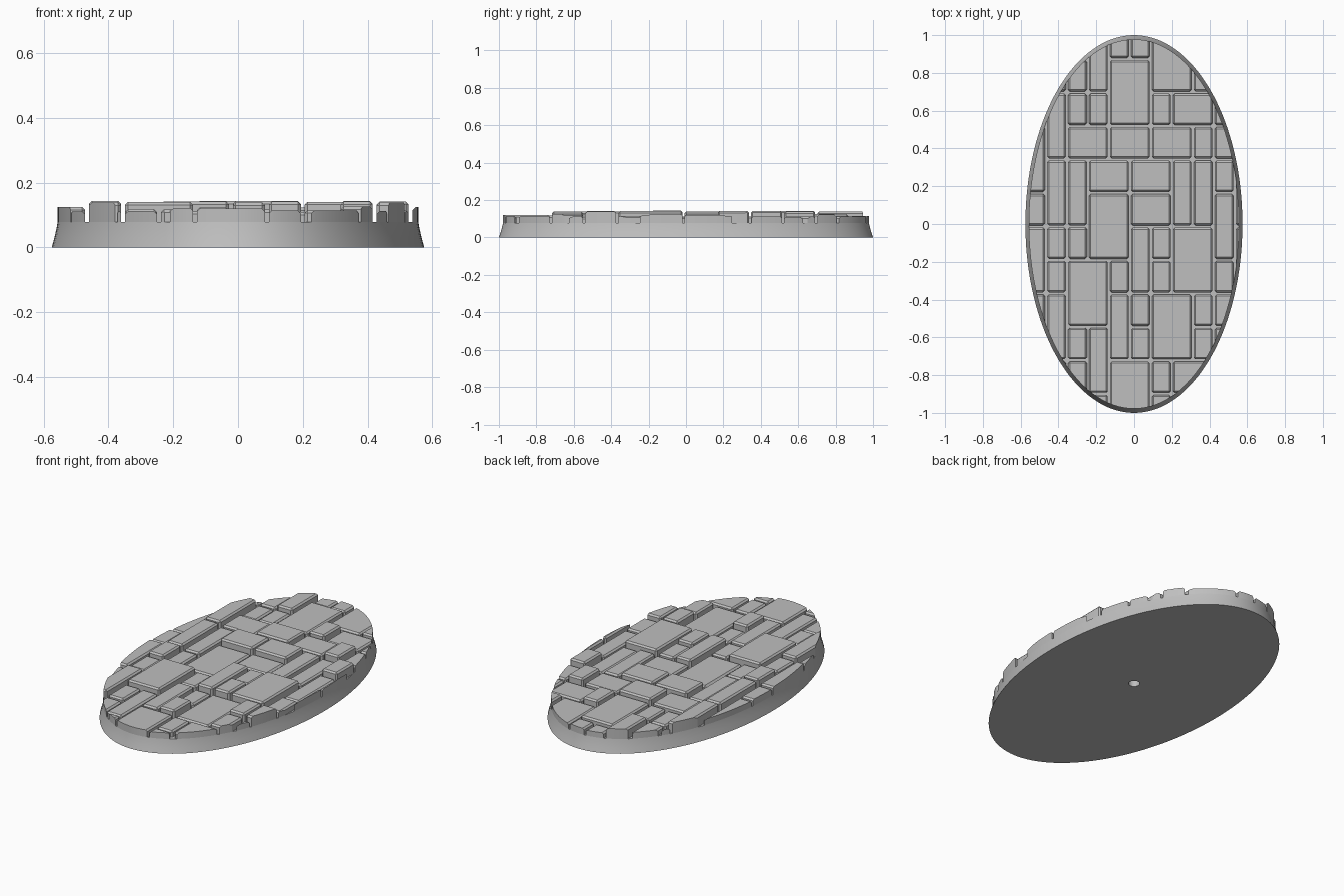
import bpy, bmesh, math, random

random.seed(4)
cube = bpy.data.objects.get("Cube")
if cube:
    bpy.data.objects.remove(cube, do_unlink=True)

SEGMENTS = 128
RIM_X, RIM_Y = 0.557, 0.978      # upper wall half-axes
GROUT = 0.078                    # height of the floor between stones
CELL_X, CELL_Y = 0.111, 0.1773   # paving module
LEFT, BACK = -0.577, 1.051       # back left corner of the paving
GAP, CHAMFER = 0.006, 0.009

stone_grey = bpy.data.materials.new("stone grey")
stone_grey.use_nodes = True
colour = (0.52, 0.52, 0.52, 1)
stone_grey.diffuse_color = colour
stone_grey.node_tree.nodes["Principled BSDF"].inputs["Base Color"].default_value = colour


def make_object(name, bm):
    mesh = bpy.data.meshes.new(name)
    bmesh.ops.recalc_face_normals(bm, faces=bm.faces)
    bm.to_mesh(mesh)
    bm.free()
    mesh.materials.append(stone_grey)
    obj = bpy.data.objects.new(name, mesh)
    bpy.context.collection.objects.link(obj)
    return obj


def loft(name, rings):
    """Join elliptical rings (half x, half y, z) and cap both ends."""
    bm = bmesh.new()
    loops = []
    for rx, ry, z in rings:
        angles = [2 * math.pi * i / SEGMENTS for i in range(SEGMENTS)]
        loops.append([bm.verts.new((rx * math.cos(a), ry * math.sin(a), z)) for a in angles])
    for low, high in zip(loops, loops[1:]):
        for i in range(SEGMENTS):
            j = (i + 1) % SEGMENTS
            bm.faces.new((low[i], low[j], high[j], high[i]))
    bm.faces.new(loops[0])
    bm.faces.new(loops[-1])
    return make_object(name, bm)


def add_stone(bm, x0, x1, y0, y1, top):
    """Block with chamfered top and upright edges."""
    corners = [(x0, y0), (x1, y0), (x1, y1), (x0, y1)]
    low = [bm.verts.new((x, y, GROUT)) for x, y in corners]
    high = [bm.verts.new((x, y, top)) for x, y in corners]
    bm.faces.new(low[::-1])
    bm.faces.new(high)
    for i in range(4):
        j = (i + 1) % 4
        bm.faces.new((low[i], low[j], high[j], high[i]))
    edges = {e for v in high for e in v.link_edges}
    bmesh.ops.bevel(bm, geom=list(edges), offset=CHAMFER, segments=1,
                    affect='EDGES', profile=0.5)


# Oval base with a flared foot and a small socket underneath
base = loft("base", [
    (0.03, 0.03, 0.05), (0.03, 0.03, 0), (0.575, 1.0, 0), (0.567, 0.99, 0.03),
    (0.56, 0.982, 0.06), (RIM_X, RIM_Y, GROUT)])

# Paving plan, back row first: s single, w wide, t long, b big;
# capitals stand proud, dots are covered or empty
PLAN = [
    "...Tssb....",
    ".ss.b...s..",
    ".Tss..Sw.s.",
    "t.w.W.w.Ss.",
    ".TtW.W.ttSt",
    "s..b.w...t.",
    "tSs..TsB..t",
    ".sB.s.S..s.",
    "sT..tsb.SS.",
    "..st.S..ss.",
    ".ss.b.sw...",
    "...s..ss...",
]
SIZES = {"s": (1, 1), "w": (2, 1), "t": (1, 2), "b": (2, 2)}

bm = bmesh.new()
for row, line in enumerate(PLAN):
    for col, kind in enumerate(line):
        if kind == ".":
            continue
        wide, long = SIZES[kind.lower()]
        x0, y1 = LEFT + col * CELL_X, BACK - row * CELL_Y
        top = random.uniform(0.136, 0.144) if kind.isupper() else random.uniform(0.108, 0.126)
        add_stone(bm, x0 + GAP, x0 + wide * CELL_X - GAP,
                  y1 - long * CELL_Y + GAP, y1 - GAP, top)
stones = make_object("paving_stones", bm)

# Trim the stones to the oval rim
cutter = loft("rim_cutter", [(RIM_X, RIM_Y, 0), (RIM_X, RIM_Y, 0.3)])
cutter.hide_render = True
trim = stones.modifiers.new("trim", 'BOOLEAN')
trim.operation = 'INTERSECT'
trim.solver = 'EXACT'
trim.object = cutter
bpy.context.view_layer.update()
depsgraph = bpy.context.evaluated_depsgraph_get()
trimmed = bpy.data.meshes.new_from_object(stones.evaluated_get(depsgraph))
stones.modifiers.clear()
stones.data = trimmed
bpy.data.objects.remove(cutter, do_unlink=True)

# Smooth walls, crisp stone edges
for obj in bpy.context.selected_objects:
    obj.select_set(False)
for obj in (base, stones):
    obj.select_set(True)
bpy.context.view_layer.objects.active = base
bpy.ops.object.shade_smooth_by_angle(angle=math.radians(20))
